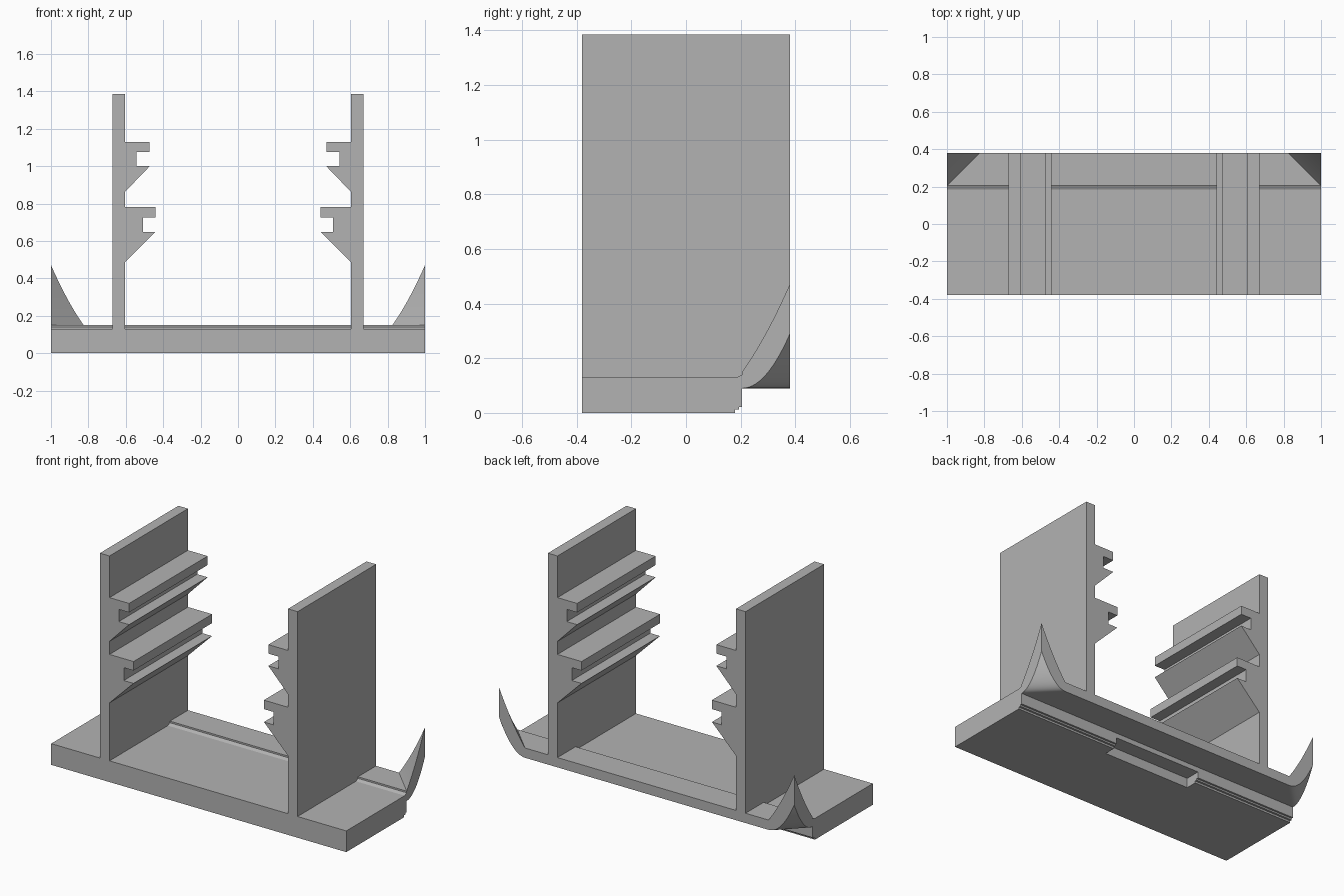
import bpy, bmesh
from mathutils import Vector

old = bpy.data.objects.get("Cube")
if old:
    bpy.data.objects.remove(old, do_unlink=True)

grey = bpy.data.materials.new("plain grey")
grey.use_nodes = True
colour = (0.45, 0.45, 0.45, 1)
grey.diffuse_color = colour
grey.node_tree.nodes["Principled BSDF"].inputs["Base Color"].default_value = colour

BACK, LEDGE = 0.38, 0.205


def finish(name, bm):
    bmesh.ops.recalc_face_normals(bm, faces=bm.faces)
    mesh = bpy.data.meshes.new(name)
    bm.to_mesh(mesh)
    bm.free()
    mesh.materials.append(grey)
    obj = bpy.data.objects.new(name, mesh)
    bpy.context.collection.objects.link(obj)
    return obj


def extrude(name, points, direction):
    bm = bmesh.new()
    face = bm.faces.new([bm.verts.new(p) for p in points])
    result = bmesh.ops.extrude_face_region(bm, geom=[face], use_keep_orig=True)
    verts = [v for v in result["geom"] if isinstance(v, bmesh.types.BMVert)]
    bmesh.ops.translate(bm, vec=Vector(direction), verts=verts)
    return finish(name, bm)


def mirror_x(obj):
    mod = obj.modifiers.new("mirror", "MIRROR")
    mod.use_clip = True


# Base slab with a small stepped lower back edge
side = [(-BACK, 0), (0.18, 0), (0.18, 0.012), (0.193, 0.012), (0.193, 0.022),
        (LEDGE, 0.022), (LEDGE, 0.14), (0.185, 0.13), (-BACK, 0.13)]
base = extrude("base", [(-1, y, z) for y, z in side], (2, 0, 0))

# Pocket under the back edge of the slab
pocket = [(0.11, -0.05), (0.3, -0.05), (0.3, 0.06), (0.11, 0.06)]
cutter = extrude("pocket_cutter", [(-0.3, y, z) for y, z in pocket], (0.6, 0, 0))
cutter.hide_render = True
cut = base.modifiers.new("pocket", "BOOLEAN")
cut.object = cutter
cut.operation = "DIFFERENCE"
cut.solver = "EXACT"
bpy.context.view_layer.objects.active = base
bpy.ops.object.modifier_apply(modifier=cut.name)
bpy.data.objects.remove(cutter, do_unlink=True)

# Upright wall with two hooked rails, mirrored to the other side
INNER = 0.605
outline = [(0.67, 0.12), (0.67, 1.385), (INNER, 1.385)]
for tip, notch, heights in ((0.472, 0.542, (1.13, 1.075, 1.0, 0.862)),
                            (0.442, 0.508, (0.782, 0.727, 0.648, 0.485))):
    top, lip, tooth, root = heights
    outline += [(INNER, top), (tip, top), (tip, lip), (notch, lip),
                (notch, tooth), (tip, tooth), (INNER, root)]
outline.append((INNER, 0.12))
wall = extrude("upright_walls", [(x, -BACK, z) for x, z in outline], (0, 2 * BACK, 0))
mirror_x(wall)

# Back plate whose outer corners curl up to points
N = 14
xs = [0] + [1 - (BACK - LEDGE) * (1 - i / N) for i in range(N + 1)]
ys = [LEDGE + (BACK - LEDGE) * j / N for j in range(N + 1)]


def rise(x, y):
    return max(0, x + y - 1 - LEDGE)


def top_height(x, y):
    d = rise(x, y)
    return 0.15 + 1.4 * d + 2.5 * d * d


def bottom_height(x, y):
    return 0.09 + 6.5 * rise(x, y) ** 2


bm = bmesh.new()
layers = [[[bm.verts.new((x, y, height(x, y))) for y in ys] for x in xs]
          for height in (top_height, bottom_height)]
for grid in layers:
    for i in range(len(xs) - 1):
        for j in range(N):
            a, b = grid[i][j], grid[i + 1][j]
            c, d = grid[i + 1][j + 1], grid[i][j + 1]
            for tri in ((a, b, d), (b, c, d)):
                bm.faces.new(tri).smooth = True
upper, lower = layers
rims = [([row[0] for row in upper], [row[0] for row in lower]),
        ([row[-1] for row in upper], [row[-1] for row in lower]),
        (upper[-1], lower[-1])]
for high, low in rims:
    for k in range(len(high) - 1):
        bm.faces.new((high[k], high[k + 1], low[k + 1], low[k]))
plate = finish("back_plate", bm)
# Outward normals on the open half shell
if max(plate.data.polygons, key=lambda p: p.center.y).normal.y < 0:
    plate.data.flip_normals()
mirror_x(plate)
bpy.ops.object.select_all(action="DESELECT")
plate.select_set(True)
bpy.context.view_layer.objects.active = plate
bpy.ops.object.shade_smooth_by_angle(angle=0.6)
